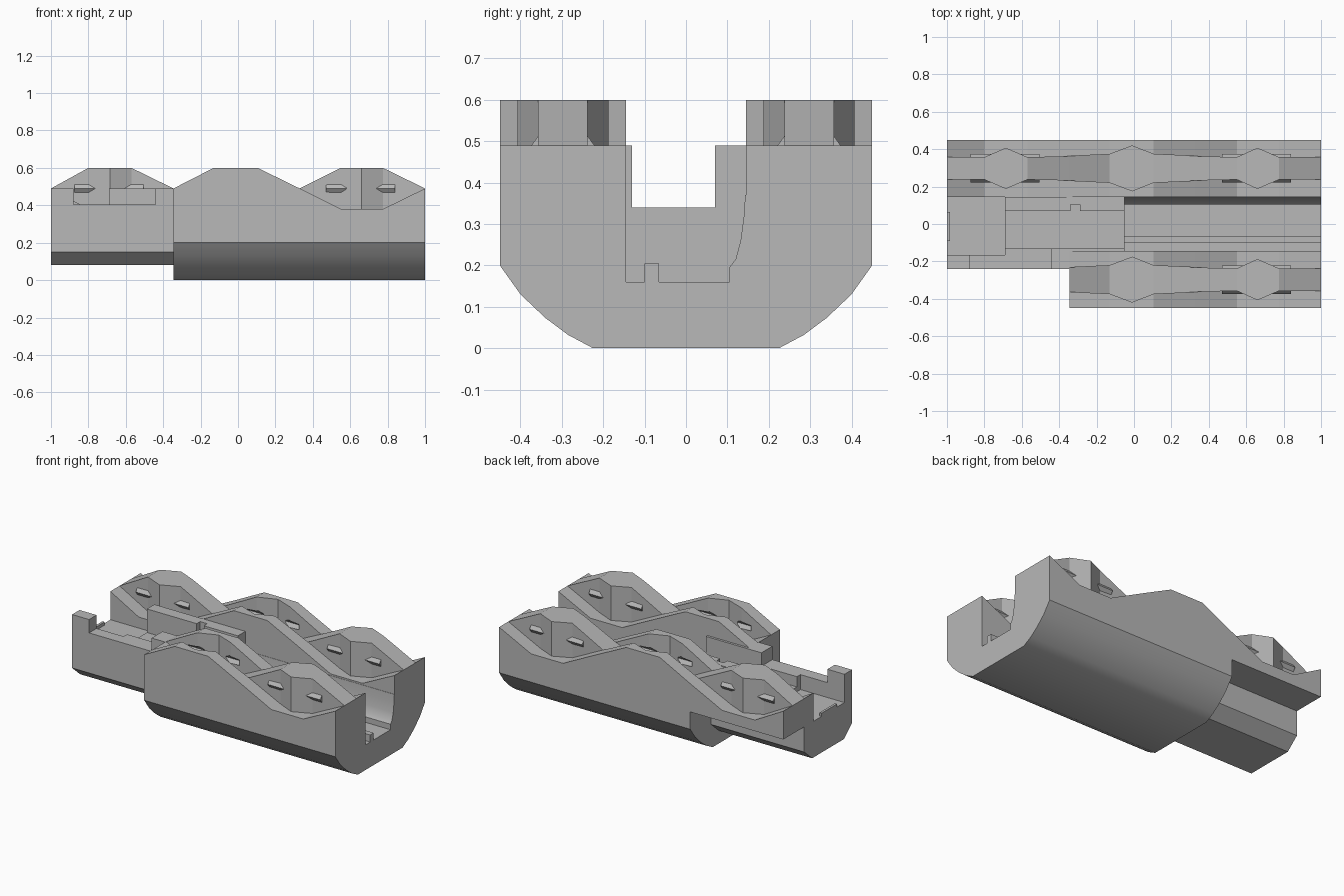
import bpy
import bmesh
from mathutils import Vector

old = bpy.data.objects.get("Cube")
if old:
    bpy.data.objects.remove(old, do_unlink=True)

grey = bpy.data.materials.new("plain_grey")
grey.use_nodes = True
COLOUR = (0.48, 0.48, 0.48, 1)
grey.diffuse_color = COLOUR
grey.node_tree.nodes["Principled BSDF"].inputs["Base Color"].default_value = COLOUR


def loft(name, sections):
    """Skin a list of equal-length closed sections and cap both ends."""
    bm = bmesh.new()
    rings = [[bm.verts.new(Vector(p)) for p in s] for s in sections]
    n = len(rings[0])
    for a, b in zip(rings, rings[1:]):
        for i in range(n):
            j = (i + 1) % n
            bm.faces.new((a[i], a[j], b[j], b[i]))
    bm.faces.new(rings[0])
    bm.faces.new(rings[-1])
    bmesh.ops.recalc_face_normals(bm, faces=bm.faces)
    mesh = bpy.data.meshes.new(name)
    bm.to_mesh(mesh)
    bm.free()
    ob = bpy.data.objects.new(name, mesh)
    bpy.context.collection.objects.link(ob)
    mesh.materials.append(grey)
    return ob


def extrude_x(name, profile, x0, x1):
    return loft(name, [[(x, y, z) for y, z in profile] for x in (x0, x1)])


def box(name, x0, x1, y0, y1, z0, z1):
    return extrude_x(name, [(y0, z0), (y1, z0), (y1, z1), (y0, z1)], x0, x1)


def smooth(ob):
    bpy.ops.object.select_all(action='DESELECT')
    ob.select_set(True)
    bpy.context.view_layer.objects.active = ob
    bpy.ops.object.shade_smooth_by_angle(angle=0.5)


MID, BASE, JOIN = 0.49, 0.37, -0.345
WALL, EDGE, LANE = 0.145, 0.45, 0.2975

# Rounded keel shared by the wide body sections
half = [(0.225, 0), (0.285, 0.032), (0.34, 0.073), (0.4, 0.13), (EDGE, 0.2), (EDGE, BASE)]
keel = [(-y, z) for y, z in reversed(half)] + half
channel = [(0.143, BASE), (0.14, 0.32), (0.132, 0.26), (0.12, 0.215), (0.105, 0.195),
           (0.105, 0.16), (-0.065, 0.16), (-0.065, 0.205), (-0.1, 0.205),
           (-0.1, 0.16), (-WALL, 0.16), (-WALL, BASE)]
shallow = [(WALL, BASE), (WALL, 0.34), (-WALL, 0.34), (-WALL, BASE)]
smooth(extrude_x("main_body", keel + channel, -0.05, 1))
smooth(extrude_x("middle_body", keel + shallow, JOIN, -0.05))

# Narrow tongue with the low pocket at its end
hull = [(-0.24, 0.15), (-0.16, 0.08), (0.16, 0.08), (0.24, 0.15)]
extrude_x("tongue_base", hull + [(0.24, 0.31), (-0.24, 0.31)], -1, JOIN)
box("tongue_floor", -0.69, JOIN, -0.13, WALL, 0.31, 0.34)
box("back_overhang", -1, JOIN, WALL, EDGE, 0.31, BASE)
box("tongue_wall_end", -1, -0.69, -0.24, -0.165, 0.31, 0.405)
box("tongue_wall", -0.69, JOIN, -0.24, -0.13, 0.31, 0.405)
box("tongue_end_post", -1, -0.88, -0.24, -0.165, 0.405, MID)
box("tongue_inner_post", -0.44, JOIN, -0.24, -0.13, 0.405, MID)
box("end_lip", -1, -0.985, -0.09, 0.065, 0.31, 0.33)

# Guide rails beside the shallow channel
box("front_guide", JOIN, -0.05, -WALL, -0.13, 0.34, MID)
box("rail_left", -0.29, -0.05, 0.07, WALL, 0.34, MID)
box("rail_notch_back", -0.34, -0.29, 0.105, WALL, 0.34, MID)
box("rail_right", -0.69, -0.34, 0.07, WALL, 0.34, MID)

# Wave stations: x, height offset of the outer ridges, half-width of the centre ridge
stations = [(-1, 0, 0.06), (-0.8, -1, 0.06), (-0.685, -1, 0.11), (-0.57, -1, 0.06),
            (JOIN, 0, 0.065), (-0.13, 1, 0.075), (-0.01, 1, 0.12), (0.105, 1, 0.075),
            (0.33, 0, 0.065), (0.55, -1, 0.06), (0.66, -1, 0.11), (0.775, -1, 0.06),
            (1, 0, 0.06)]


def ridge(name, rows, low, high, sign):
    """Wavy ridge between two y limits that may depend on the half-width."""
    sections = []
    for x, w, h in rows:
        top = MID + 0.11 * w * sign
        a, b = low(h), high(h)
        sections.append([(x, a, BASE), (x, b, BASE), (x, b, top), (x, a, top)])
    return loft(name, sections)


def lug(name, x, y):
    """Small diamond bar used as a catch, or as the cutter for its socket."""
    return extrude_x(name, [(y - 0.018, MID), (y, MID - 0.025),
                            (y + 0.018, MID), (y, MID + 0.025)], x - 0.055, x + 0.055)


def socket(ob, x, y):
    cutter = lug("socket_cutter", x, y)
    cutter.hide_render = True
    cutter.hide_viewport = True
    mod = ob.modifiers.new("socket", 'BOOLEAN')
    mod.operation = 'DIFFERENCE'
    mod.solver = 'EXACT'
    mod.object = cutter


for label, s, rows, peaks in (("front", -1, stations[4:], (0.66,)),
                              ("back", 1, stations, (-0.685, 0.66))):
    c = s * LANE
    lo, hi = sorted((s * WALL, s * EDGE))
    ridge(label + "_centre_ridge", rows, lambda h: c - h, lambda h: c + h, -1)
    lower = ridge(label + "_lane_near_ridge", rows, lambda h: lo, lambda h: c - h, 1)
    upper = ridge(label + "_lane_far_ridge", rows, lambda h: c + h, lambda h: hi, 1)
    # Catches on the centre ridge and matching sockets in the outer ridges
    for side in (-1, 1):
        for p in peaks:
            for dx in (-0.135, 0.125):
                lug(label + "_catch", p + dx, c + side * 0.058)
        for dx in (-0.135, 0.125):
            socket(upper if side > 0 else lower, -0.01 + dx, c + side * 0.078)
